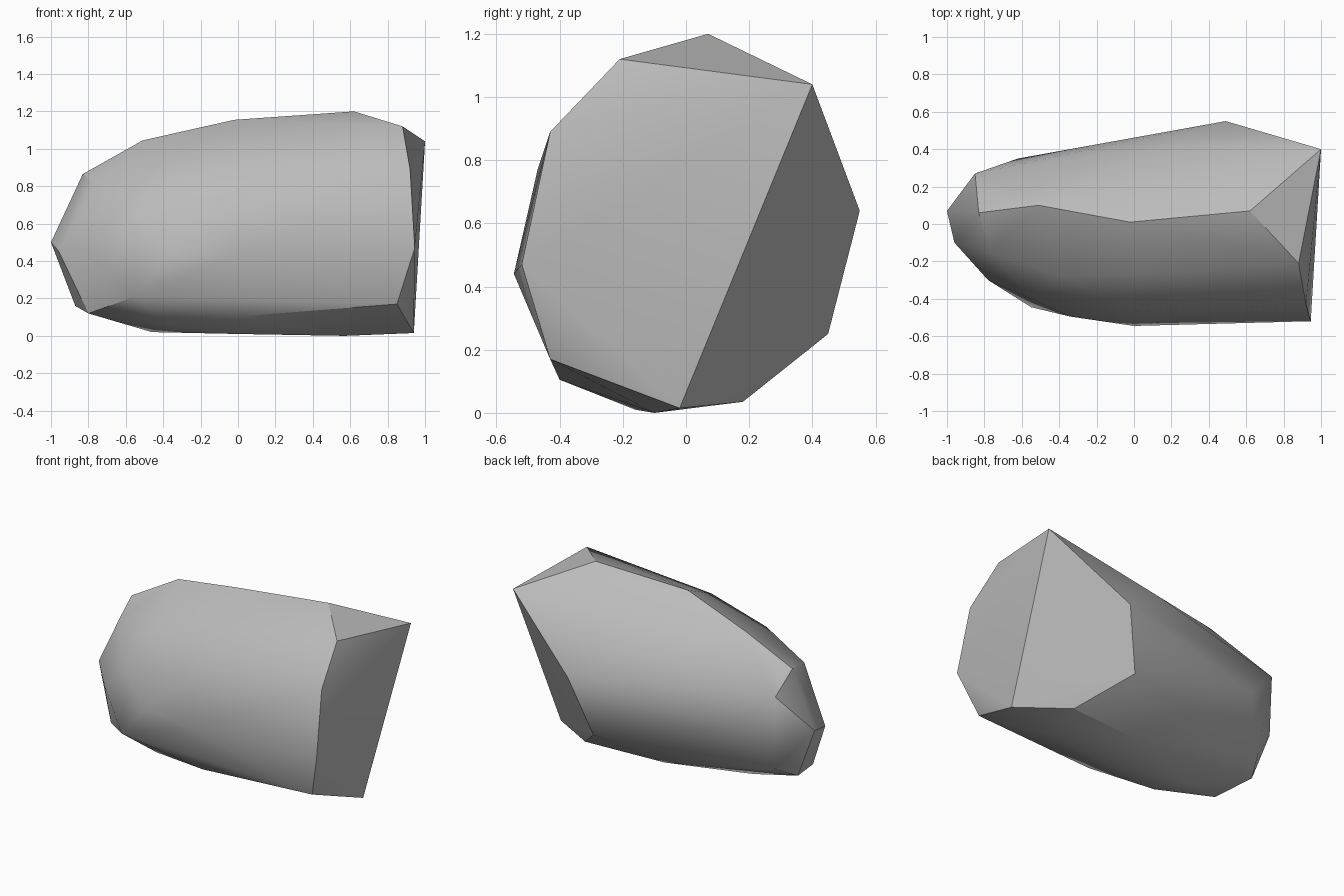
import bpy
import bmesh
import math

cube = bpy.data.objects.get("Cube")
if cube:
    bpy.data.objects.remove(cube, do_unlink=True)


def make_material(name, colour):
    material = bpy.data.materials.new(name)
    material.use_nodes = True
    material.diffuse_color = colour
    shader = material.node_tree.nodes["Principled BSDF"]
    shader.inputs["Base Color"].default_value = colour
    shader.inputs["Roughness"].default_value = 0.9
    return material


def make_hull(name, points, material, crease_degrees):
    """Wrap a convex faceted skin around the given corner points."""
    bm = bmesh.new()
    for point in points:
        bm.verts.new(point)
    result = bmesh.ops.convex_hull(bm, input=bm.verts[:])
    loose = {v for v in result["geom_interior"] + result["geom_unused"]
             if isinstance(v, bmesh.types.BMVert) and v.is_valid}
    bmesh.ops.delete(bm, geom=list(loose), context="VERTS")
    bmesh.ops.dissolve_limit(bm, angle_limit=math.radians(1.5),
                             verts=bm.verts[:], edges=bm.edges[:])
    bmesh.ops.recalc_face_normals(bm, faces=bm.faces[:])
    mesh = bpy.data.meshes.new(name)
    bm.to_mesh(mesh)
    bm.free()
    mesh.materials.append(material)
    obj = bpy.data.objects.new(name, mesh)
    bpy.context.collection.objects.link(obj)
    bpy.ops.object.select_all(action="DESELECT")
    obj.select_set(True)
    bpy.context.view_layer.objects.active = obj
    bpy.ops.object.shade_smooth_by_angle(angle=math.radians(crease_degrees))
    return obj


# Flat broken end of the rock
broken_end = [
    (1.0, 0.40, 1.04), (0.88, -0.21, 1.12), (0.92, -0.43, 0.89),
    (0.945, -0.52, 0.47), (0.85, -0.43, 0.17), (0.94, -0.02, 0.015),
]
# Crest and upper slopes
crest = [
    (0.62, 0.07, 1.2), (-0.02, 0.01, 1.155), (-0.51, 0.10, 1.045),
    (-0.83, 0.06, 0.865), (0, -0.27, 1.02), (-0.4, -0.28, 0.9),
]
# Front bulge
front_side = [
    (0, -0.47, 0.77), (0, -0.545, 0.44), (-0.34, -0.495, 0.45),
    (-0.55, -0.4, 0.62), (-0.55, -0.445, 0.21), (0.02, -0.4, 0.105),
]
# Back bulge and its slanted cut
back_side = [
    (0.49, 0.55, 0.64), (0.37, 0.45, 0.25), (0.62, 0.18, 0.035),
    (0.14, 0.41, 0.88), (-0.62, 0.35, 0.53),
]
# Rounded narrow end
narrow_end = [
    (-1.0, 0.07, 0.5), (-0.96, -0.10, 0.455), (-0.78, -0.30, 0.42),
    (-0.77, -0.15, 0.81), (-0.85, 0.27, 0.76), (-0.87, 0.06, 0.16),
    (-0.8, 0.2, 0.24), (-0.8, -0.2, 0.12),
]
# Underside
underside = [
    (0.57, -0.10, 0), (0, -0.16, 0.01), (0.06, 0.14, 0.03),
    (-0.46, -0.05, 0.02), (-0.4, -0.29, 0.065),
]

stone = make_material("stone_grey", (0.5, 0.5, 0.5, 1))
make_hull("rock", broken_end + crest + front_side + back_side
          + narrow_end + underside, stone, 30)
